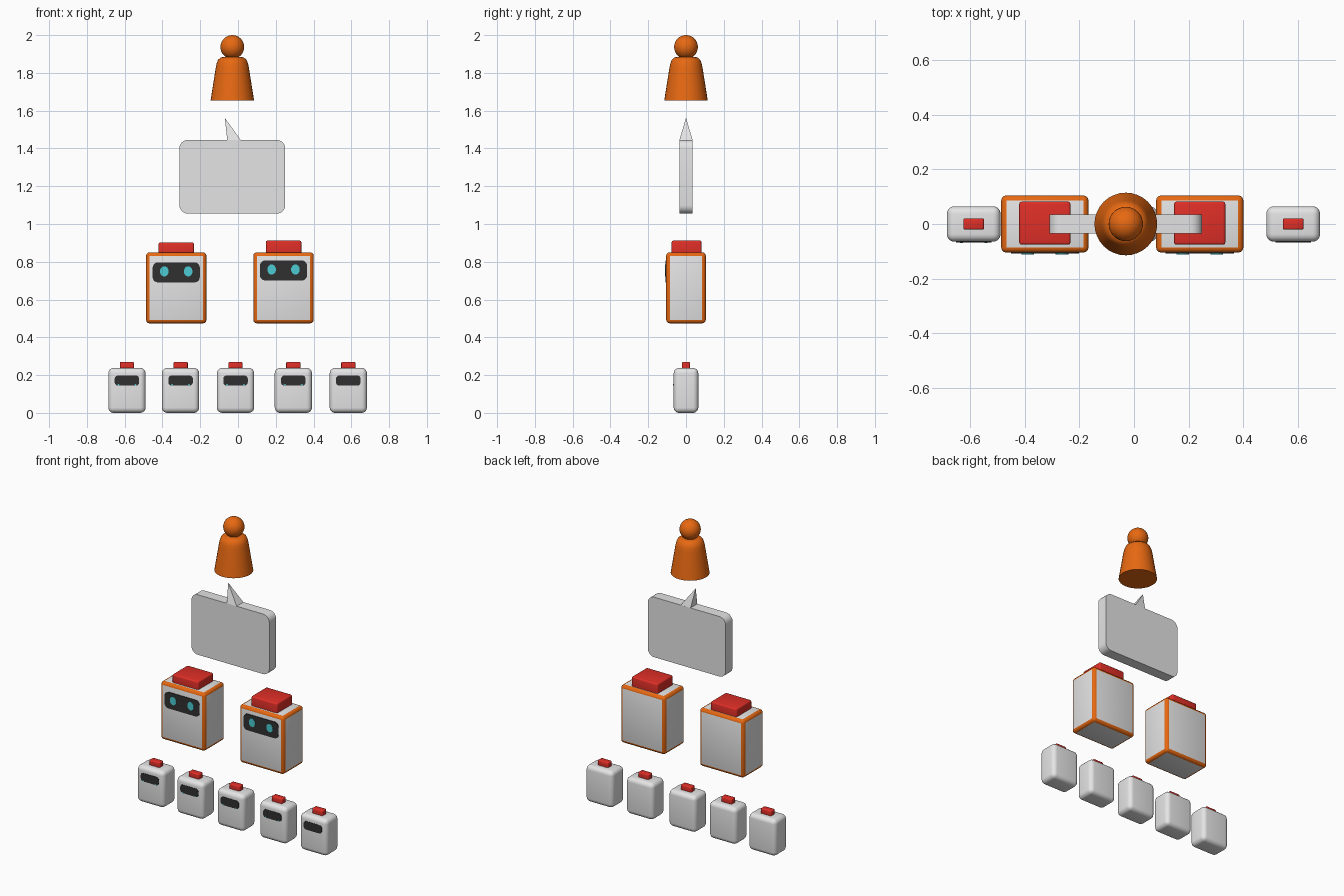
import bpy, bmesh, math
from mathutils import Matrix, Vector

cube = bpy.data.objects.get("Cube")
if cube:
    bpy.data.objects.remove(cube, do_unlink=True)


def material(name, r, g, b):
    m = bpy.data.materials.new(name)
    m.use_nodes = True
    m.diffuse_color = (r, g, b, 1)
    node = next(n for n in m.node_tree.nodes if n.type == 'BSDF_PRINCIPLED')
    node.inputs["Base Color"].default_value = (r, g, b, 1)
    return m


GREY = material("light grey", 0.78, 0.78, 0.78)
ORANGE = material("orange", 0.8, 0.14, 0.006)
RED = material("red", 0.74, 0.028, 0.02)
DARK = material("charcoal", 0.03, 0.03, 0.03)
CYAN = material("cyan", 0.07, 0.6, 0.65)


def finish(name, bm, mats):
    bmesh.ops.recalc_face_normals(bm, faces=bm.faces[:])
    mesh = bpy.data.meshes.new(name)
    bm.to_mesh(mesh)
    bm.free()
    for m in mats:
        mesh.materials.append(m)
    ob = bpy.data.objects.new(name, mesh)
    bpy.context.collection.objects.link(ob)
    bpy.ops.object.select_all(action='DESELECT')
    ob.select_set(True)
    bpy.context.view_layer.objects.active = ob
    bpy.ops.object.shade_smooth_by_angle(angle=math.radians(35))
    return ob


def box(name, centre, size, bevel, mats, segments=4, depth_edges=False):
    """Bevelled box; depth_edges rounds only the edges running along y."""
    bm = bmesh.new()
    bmesh.ops.create_cube(bm, size=1, matrix=Matrix.Translation(centre) @ Matrix.Diagonal((*size, 1)))
    edges = [e for e in bm.edges
             if not depth_edges or abs(e.verts[0].co.y - e.verts[1].co.y) > size[1] / 2]
    bmesh.ops.bevel(bm, geom=edges, offset=bevel, segments=segments, profile=0.5,
                    affect='EDGES', material=len(mats) - 1)
    return finish(name, bm, mats)


def eye(name, x, y, z, rx, rz):
    bm = bmesh.new()
    bmesh.ops.create_cone(bm, cap_ends=True, segments=20, radius1=1, radius2=1, depth=1,
                          matrix=Matrix.Translation((x, y, z)) @ Matrix.Diagonal((rx, 0.004, rz, 1))
                          @ Matrix.Rotation(math.pi / 2, 4, 'X'))
    finish(name, bm, [CYAN])


# Pawn figure: turned body and round head
PAWN_X = -0.03
profile = [(0.115, 1.655), (0.088, 1.825), (0.083, 1.85), (0.075, 1.87), (0.06, 1.882), (0.04, 1.885)]
bm = bmesh.new()
rings = []
for r, z in profile:
    ring = bmesh.ops.create_circle(bm, segments=32, radius=r,
                                   matrix=Matrix.Translation((PAWN_X, 0, z)))["verts"]
    rings.append(ring)
for low, high in zip(rings, rings[1:]):
    for i in range(32):
        j = (i + 1) % 32
        bm.faces.new((low[i], low[j], high[j], high[i]))
bm.faces.new(rings[0])
bm.faces.new(rings[-1])
finish("pawn_body", bm, [ORANGE])

bm = bmesh.new()
bmesh.ops.create_uvsphere(bm, u_segments=32, v_segments=16, radius=0.063,
                          matrix=Matrix.Translation((PAWN_X, 0, 1.937)))
finish("pawn_head", bm, [ORANGE])

# Speech bubble panel with a pointed tail
box("bubble_panel", (-0.03, 0, 1.25), (0.56, 0.07, 0.39), 0.045, [GREY], 6, True)
bm = bmesh.new()
base = [bm.verts.new((x, y, 1.444)) for x, y in
        ((-0.057, -0.035), (0.015, -0.035), (0.015, 0.035), (-0.057, 0.035))]
tip = bm.verts.new((-0.07, 0, 1.562))
bm.faces.new(base)
for i in range(4):
    bm.faces.new((base[i], base[(i + 1) % 4], tip))
finish("bubble_tail", bm, [GREY])

# Two large robots with orange edges; the right one's fittings sit slightly higher
for side, x, lift in (("right", -0.327, 0), ("left", 0.241, 0.01)):
    box(f"{side}_large_body", (x, 0, 0.662), (0.32, 0.21, 0.376), 0.019, [GREY, ORANGE], 3)
    box(f"{side}_large_button", (x, 0.003, 0.863 + lift / 2), (0.188, 0.158, 0.078 + lift), 0.009, [RED], 3)
    box(f"{side}_large_visor", (x, -0.106, 0.744 + lift), (0.25, 0.006, 0.106), 0.028, [DARK], 5, True)
    for label, dx in (("right", -0.063), ("left", 0.063)):
        eye(f"{side}_large_{label}_eye", x + dx, -0.109, 0.749 + lift, 0.023, 0.027)

# Row of five small robots
for n, x in enumerate((-0.588, -0.304, -0.013, 0.293, 0.584), 1):
    box(f"small_body_{n}", (x, 0, 0.119), (0.197, 0.13, 0.238), 0.028, [GREY], 5)
    box(f"small_button_{n}", (x, 0, 0.247), (0.076, 0.042, 0.046), 0.007, [RED], 3)
    box(f"small_visor_{n}", (x, -0.065, 0.171), (0.13, 0.004, 0.054), 0.018, [DARK], 5, True)
    if n < 5:
        for label, dx in (("right", -0.045), ("left", 0.045)):
            eye(f"small_{label}_eye_{n}", x + dx, -0.067, 0.149, 0.006, 0.003)
